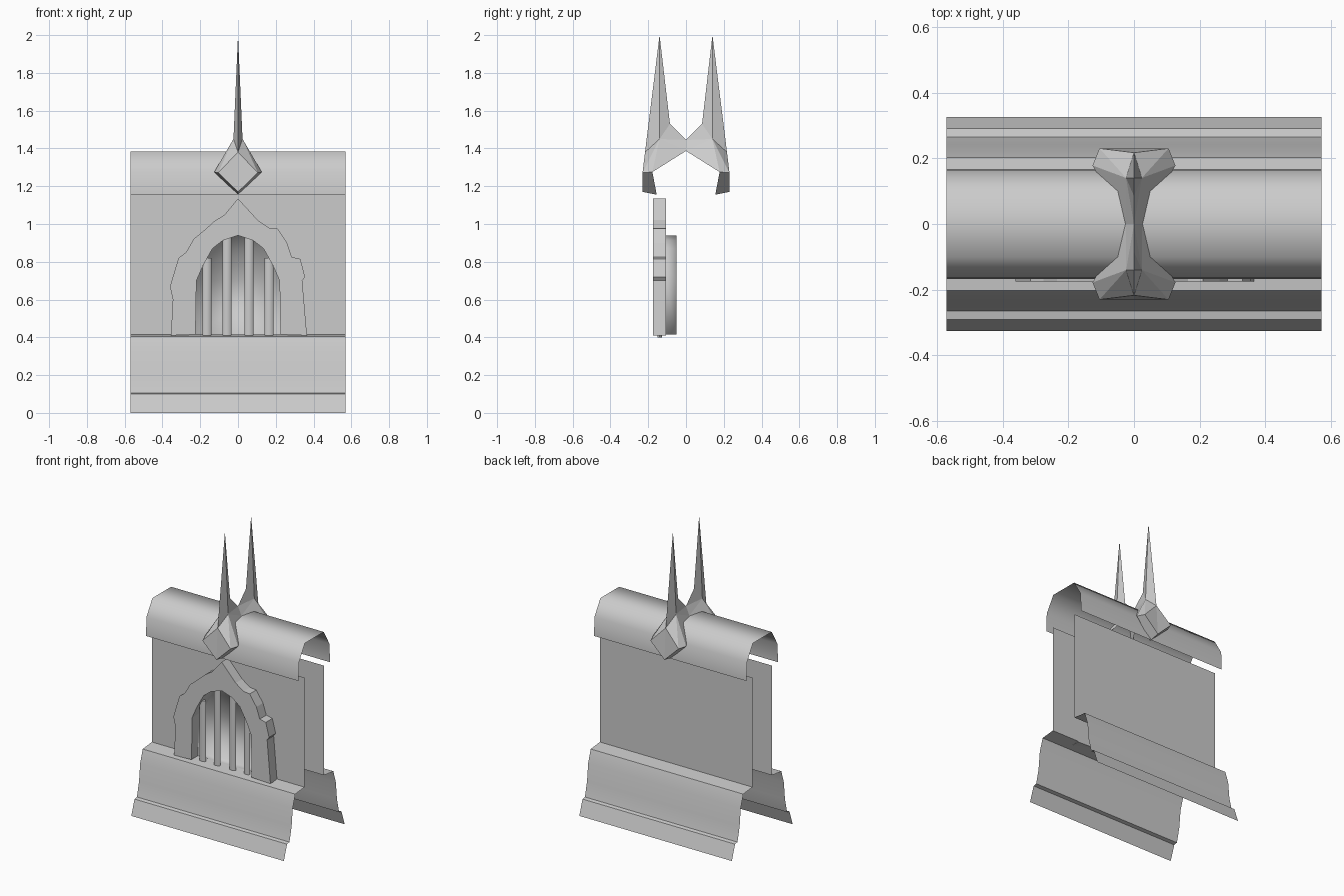
import bpy, bmesh, math

if "Cube" in bpy.data.objects:
    bpy.data.objects.remove(bpy.data.objects["Cube"])

stone = bpy.data.materials.new("pale_grey_stone")
stone.diffuse_color = (0.6, 0.6, 0.6, 1)
stone.use_nodes = True
stone.node_tree.nodes["Principled BSDF"].inputs["Base Color"].default_value = stone.diffuse_color
W = 0.57          # half length of the wall
WALL_Y = 0.105    # wall sheets sit at +/- this depth


def make(name, verts, faces, smooth=None):
    me = bpy.data.meshes.new(name)
    me.from_pydata(verts, [], faces)
    bm = bmesh.new()
    bm.from_mesh(me)
    bmesh.ops.remove_doubles(bm, verts=bm.verts, dist=1e-5)
    bm.to_mesh(me)
    bm.free()
    if smooth:
        me.shade_smooth()
        me.set_sharp_from_angle(angle=math.radians(smooth))
    me.materials.append(stone)
    ob = bpy.data.objects.new(name, me)
    bpy.context.collection.objects.link(ob)
    return ob


def sheet(name, profile, smooth, turn=False):
    """Open sheet: (y, z) profile swept along x, optionally turned to the back."""
    s = -1 if turn else 1
    verts = [(s * x, s * y, z) for y, z in profile for x in (-W, W)]
    faces = [(2 * i, 2 * i + 1, 2 * i + 3, 2 * i + 2) for i in range(len(profile) - 1)]
    return make(name, verts, faces, smooth)


# Stepped plinth, front and back
plinth = [(-0.325, 0), (-0.29, 0.1), (-0.265, 0.105), (-0.242, 0.2), (-0.23, 0.32),
          (-0.203, 0.405), (-WALL_Y, 0.415)]
sheet("front_plinth", plinth, 12)
sheet("back_plinth", plinth, 12, True)

# Faceted rounded coping on top
sheet("coping", [(-0.167, 1.155), (-0.163, 1.28), (-0.1, 1.385),
                 (0.1, 1.385), (0.163, 1.28), (0.167, 1.155)], 65)

# Arch opening outline, left foot over the top to right foot
half = [(-0.225, 0.415), (-0.22, 0.70), (-0.185, 0.78), (-0.135, 0.87), (-0.08, 0.913)]
arch = half + [(0, 0.94)] + [(-x, z) for x, z in reversed(half)]
n = len(arch)

# Walls: plain at the back, arched opening at the front
sheet("back_wall", [(-WALL_Y, 0.415), (-WALL_Y, 1.155)], None, True)
outline = [(-W, 0.415)] + arch + [(W, 0.415), (W, 1.155), (-W, 1.155)]
make("front_wall", [(x, -WALL_Y, z) for x, z in outline], [tuple(range(len(outline)))])

# Shallow niche behind the opening
verts = [(x, -WALL_Y, z) for x, z in arch] + [(x, -0.05, z) for x, z in arch]
faces = [(i, i + n, (i + 1) % n + n, (i + 1) % n) for i in range(n)]
for i in range(n // 2):
    f = [n + i, 2 * n - 1 - i, 2 * n - 2 - i, n + i + 1]
    faces.append(tuple(dict.fromkeys(f)))
make("niche", verts, faces, 120)

# Rough stone surround
outer = [(0.365, 0.41), (0.34, 0.70), (0.355, 0.72), (0.33, 0.815), (0.285, 0.825),
         (0.26, 0.90), (0.21, 0.975), (0.165, 0.98), (0.105, 1.02), (0, 1.135),
         (-0.07, 1.05), (-0.125, 1.015), (-0.175, 0.97), (-0.235, 0.92),
         (-0.275, 0.85), (-0.315, 0.82), (-0.36, 0.67), (-0.345, 0.60), (-0.355, 0.41)]
ring = arch + outer
m = len(ring)
verts = [(x, -0.175, z) for x, z in ring] + [(x, -WALL_Y, z) for x, z in ring]
faces = [tuple(range(m)), tuple(reversed(range(m, 2 * m)))]
faces += [(i, i + m, (i + 1) % m + m, (i + 1) % m) for i in range(m)]
ob = make("arch_surround", verts, faces)
bm = bmesh.new()
bm.from_mesh(ob.data)
bmesh.ops.recalc_face_normals(bm, faces=bm.faces)
bm.to_mesh(ob.data)
bm.free()

# Four flattened bars in the opening
for k, (x, top) in enumerate([(-0.165, 0.82), (-0.058, 0.925), (0.058, 0.925), (0.165, 0.82)]):
    s = 8
    pts = [(x + 0.024 * math.cos(a), -0.14 + 0.012 * math.sin(a))
           for a in (2 * math.pi * j / s for j in range(s))]
    verts = [(px, py, z) for z in (0.40, top) for px, py in pts]
    faces = [(j, (j + 1) % s, (j + 1) % s + s, j + s) for j in range(s)]
    faces += [tuple(reversed(range(s))), tuple(range(s, 2 * s))]
    make("bar_%d" % (k + 1), verts, faces, 50)

# Twin spires with diamond bosses, joined over the coping: one quarter, mirrored
P = dict(A=(0, -0.23, 1.17), B=(0.105, -0.23, 1.272), C=(0, -0.217, 1.38),
         a=(0, -0.155, 1.155), b=(0.126, -0.178, 1.275),
         S=(0.024, -0.14, 1.45), T=(0, -0.14, 2.0), I=(0, -0.085, 1.53),
         M=(0, 0, 1.445), N=(0.025, 0, 1.387))
verts, faces = [], []
for sx in (1, -1):
    for sy in (1, -1):
        for f in ("ABC", "AabB", "BbS", "BSC", "CST", "SIT", "SMI", "SNM", "bNS"):
            start = len(verts)
            verts += [(sx * P[c][0], sy * P[c][1], P[c][2]) for c in f]
            idx = list(range(start, len(verts)))
            faces.append(tuple(idx if sx * sy > 0 else reversed(idx)))
make("twin_spire_finial", verts, faces)
